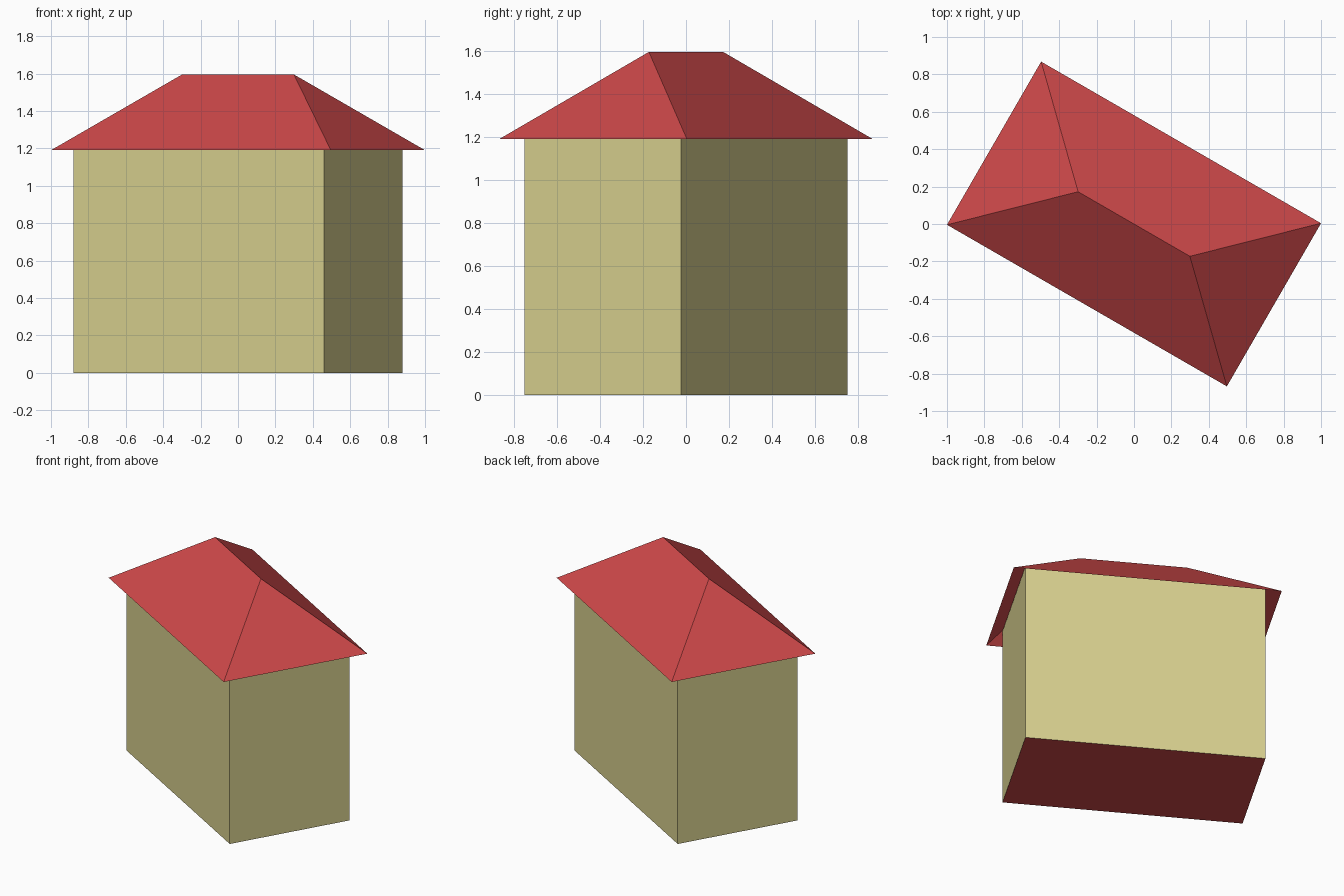
import bpy
import bmesh
import math

cube = bpy.data.objects.get("Cube")
if cube:
    bpy.data.objects.remove(cube)

TURN = math.radians(-30)              # the house stands at an angle
WALL_X, WALL_Y = 0.774, 0.419         # half sizes of the walls
EAVE_X, EAVE_Y = 0.864, 0.5035        # half sizes of the roof edge
EAVE_Z, RIDGE_Z, RIDGE_X = 1.19, 1.595, 0.345
WALL_TOP = 1.255                      # walls run up to meet the roof sheet


def make_material(name, color):
    mat = bpy.data.materials.new(name)
    mat.use_nodes = True
    mat.diffuse_color = color
    bsdf = mat.node_tree.nodes["Principled BSDF"]
    bsdf.inputs["Base Color"].default_value = color
    bsdf.inputs["Roughness"].default_value = 0.9
    return mat


tan = make_material("tan_wall", (0.687, 0.631, 0.275, 1))
red = make_material("red_roof", (0.61, 0.065, 0.067, 1))


def make_object(name, bm, materials):
    mesh = bpy.data.meshes.new(name)
    bm.to_mesh(mesh)
    bm.free()
    for mat in materials:
        mesh.materials.append(mat)
    obj = bpy.data.objects.new(name, mesh)
    obj.rotation_euler.z = TURN
    bpy.context.collection.objects.link(obj)
    return obj


# Walls: a box open at the top, with a red floor
bm = bmesh.new()
bmesh.ops.create_cube(bm, size=2)
for v in bm.verts:
    v.co.x *= WALL_X
    v.co.y *= WALL_Y
    v.co.z = WALL_TOP if v.co.z > 0 else 0
bm.normal_update()
top = [f for f in bm.faces if f.normal.z > 0.5]
bmesh.ops.delete(bm, geom=top, context='FACES_ONLY')
for f in bm.faces:
    f.material_index = 1 if f.normal.z < -0.5 else 0
make_object("walls", bm, [tan, red])

# Hipped roof: an open sheet of four slopes with overhanging eaves
bm = bmesh.new()
eaves = [bm.verts.new((sx * EAVE_X, sy * EAVE_Y, EAVE_Z))
         for sx, sy in ((-1, -1), (1, -1), (1, 1), (-1, 1))]
left, right = [bm.verts.new((s * RIDGE_X, 0, RIDGE_Z)) for s in (-1, 1)]
a, b, c, d = eaves
for loop in ((a, b, right, left), (b, c, right), (c, d, left, right), (d, a, left)):
    bm.faces.new(loop)
bm.normal_update()
make_object("hipped_roof", bm, [red])
